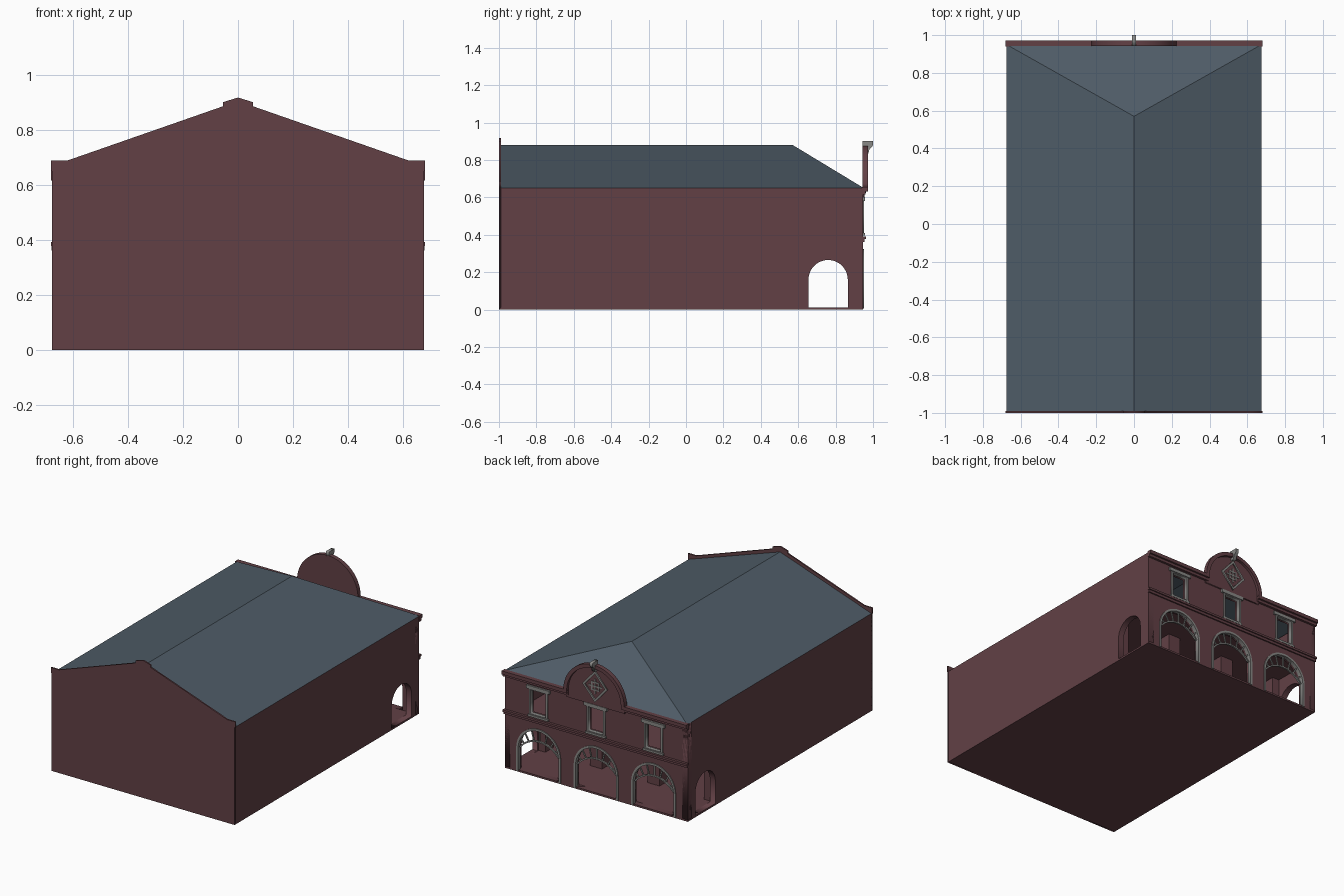
import bpy, bmesh
from math import sin, cos, pi, atan2, hypot
from mathutils import Matrix

cube = bpy.data.objects.get("Cube")
if cube:
    bpy.data.objects.remove(cube)


def material(name, rgb):
    m = bpy.data.materials.new(name)
    m.use_nodes = True
    m.diffuse_color = (*rgb, 1)
    bsdf = m.node_tree.nodes["Principled BSDF"]
    bsdf.inputs["Base Color"].default_value = (*rgb, 1)
    bsdf.inputs["Roughness"].default_value = 0.9
    return m


BRICK = material("dark red brick", (0.122, 0.051, 0.06))
SLATE = material("blue grey slate", (0.077, 0.105, 0.133))
STONE = material("grey stone", (0.25, 0.25, 0.24))

HALF = 0.675    # half width of the hall
EAVE = 0.65     # wall height
FACE = 0.945    # outer plane of the arcaded end
BAYS = (-0.424, 0, 0.424)


def finish(name, mesh, mat):
    mesh.materials.clear()
    mesh.materials.append(mat)
    ob = bpy.data.objects.new(name, mesh)
    bpy.context.collection.objects.link(ob)
    return ob


def box(name, x, y, z, mat, tilt=0):
    """Box from (low, high) ranges, optionally tilted about the y axis."""
    bm = bmesh.new()
    bmesh.ops.create_cube(bm, size=1)
    size = [r[1] - r[0] for r in (x, y, z)]
    mid = [(r[0] + r[1]) / 2 for r in (x, y, z)]
    bm.transform(Matrix.Translation(mid) @ Matrix.Rotation(tilt, 4, 'Y')
                 @ Matrix.Diagonal((*size, 1)))
    mesh = bpy.data.meshes.new(name)
    bm.to_mesh(mesh)
    bm.free()
    return finish(name, mesh, mat)


def bar(name, a, b, y, width, mat):
    """Thin straight bar between two (x, z) points on an upright plane."""
    dx, dz = b[0] - a[0], b[1] - a[1]
    cx, cz = (a[0] + b[0]) / 2, (a[1] + b[1]) / 2
    half = hypot(dx, dz) / 2
    return box(name, (cx - half, cx + half), y, (cz - width / 2, cz + width / 2),
               mat, -atan2(dz, dx))


def plate(name, outlines, depth, mat, axis='Y'):
    """Upright slab from closed outlines; inner outlines become holes."""
    cu = bpy.data.curves.new(name, 'CURVE')
    cu.dimensions, cu.fill_mode = '2D', 'BOTH'
    cu.extrude = (depth[1] - depth[0]) / 2
    for pts in outlines:
        sp = cu.splines.new('POLY')
        sp.points.add(len(pts) - 1)
        sp.use_cyclic_u = True
        for p, (u, v) in zip(sp.points, pts):
            p.co = (u, v, 0, 1)
    tmp = bpy.data.objects.new(name + "_outline", cu)
    bpy.context.collection.objects.link(tmp)
    graph = bpy.context.evaluated_depsgraph_get()
    mesh = bpy.data.meshes.new_from_object(tmp.evaluated_get(graph))
    bpy.data.objects.remove(tmp)
    mid = sum(depth) / 2
    if axis == 'Y':
        mat4 = Matrix.Translation((0, mid, 0)) @ Matrix.Rotation(pi / 2, 4, 'X')
    else:
        mat4 = (Matrix.Translation((mid, 0, 0)) @ Matrix.Rotation(pi / 2, 4, 'Z')
                @ Matrix.Rotation(pi / 2, 4, 'X'))
    bm = bmesh.new()
    bm.from_mesh(mesh)
    bm.transform(mat4)
    bmesh.ops.remove_doubles(bm, verts=bm.verts, dist=1e-5)
    bmesh.ops.recalc_face_normals(bm, faces=bm.faces)
    bm.to_mesh(mesh)
    bm.free()
    mesh.name = name
    return finish(name, mesh, mat)


def arc(cx, cz, r, start=0, end=pi, n=20):
    return [(cx + r * cos(start + (end - start) * i / n),
             cz + r * sin(start + (end - start) * i / n)) for i in range(n + 1)]


def arch(cx, r, spring, foot):
    return [(cx + r, foot)] + arc(cx, spring, r) + [(cx - r, foot)]


def rect(x0, x1, z0, z1):
    return [(x0, z0), (x1, z0), (x1, z1), (x0, z1)]


# Floors, with the upper floor above the open arcade
box("ground_floor", (-HALF, HALF), (-0.995, FACE), (0, 0.012), BRICK)
box("upper_floor", (-HALF + .02, HALF - .02), (-0.99, 0.91), (0.35, 0.365), BRICK)

# Side walls, each with an arched doorway
for side, s in (("left", 1), ("right", -1)):
    depth = sorted((s * HALF, s * (HALF - 0.04)))
    plate(side + "_wall", [rect(-0.995, FACE, 0.005, EAVE),
                           arch(0.76, 0.105, 0.16, 0.012)], depth, BRICK, 'X')

# Plain end wall with stepped gable parapet
half = [(HALF, 0), (HALF, .65), (.68, .65), (.68, .688), (.62, .688),
        (.055, .885), (.055, .9)]
gable = half + [(0, 0.917)] + [(-x, z) for x, z in reversed(half)]
plate("gable_wall", [gable], (-1, -0.99), BRICK)

# Hipped slate roof
roof = bpy.data.meshes.new("roof")
roof.from_pydata([(-HALF, -.99, EAVE), (HALF, -.99, EAVE), (HALF, .95, EAVE),
                  (-HALF, .95, EAVE), (0, -.99, .88), (0, .57, .88)], [],
                 [(1, 2, 5, 4), (3, 0, 4, 5), (2, 3, 5)])
finish("roof", roof, SLATE)

# Arcaded end wall
holes = [arch(c, 0.155, 0.16, 0.012) for c in BAYS]
holes += [rect(c - .062, c + .062, .41, .58) for c in BAYS]
plate("arcade_wall", [rect(-HALF, HALF, 0.005, EAVE)] + holes, (FACE - .04, FACE), BRICK)

# Round-topped gable with raised moulding
R = 0.225
plate("round_gable", [[(R - .01, .6)] + arc(0, EAVE, R - .01, n=32) + [(-R + .01, .6)]],
      (FACE - .002, .954), BRICK)
plate("round_moulding", [arc(0, EAVE, R, n=32) + arc(0, EAVE, R - .025, pi, 0, 32)],
      (FACE - .002, .972), BRICK)

# Cornice broken by the gable, and string course
for side, s in (("left", 1), ("right", -1)):
    for part, y, z in (("lower", .96, (.615, .632)), ("upper", .972, (.632, .655))):
        box(f"{side}_{part}_cornice", sorted((s * (R - .025), s * .68)),
            (FACE - .005, y), z, BRICK)
box("string_course_top", (-.68, .68), (FACE - .005, .962), (.378, .392), BRICK)
box("string_course_base", (-.678, .678), (FACE - .005, .954), (.362, .378), BRICK)

# Inner pillars, in line with the piers
for i, x in enumerate((-.63, -.212, .212, .63)):
    box(f"inner_pillar_{i}", (x - .045, x + .045), (.56, .645), (.01, .355), BRICK)

for i, c in enumerate(BAYS):
    # Arch trim with fanlight
    outer, inner = arch(c, 0.163, 0.16, 0.005), arch(c, 0.149, 0.16, 0.005)
    plate(f"arch_trim_{i}", [outer + inner[::-1]], (FACE - .02, .951), STONE)
    low, r, a = 0.055, 0.185, 0.66      # flatter lower curve of the fanlight
    plate(f"fan_curve_{i}", [arc(c, low, r, a, pi - a) + arc(c, low, r - .009, pi - a, a)],
          (FACE - .015, FACE - .003), STONE)
    for k in range(1, 8):
        t = pi * k / 8
        b = a + (pi - 2 * a) * k / 8
        bar(f"fan_spoke_{i}_{k}", (c + r * cos(b), low + r * sin(b)),
            (c + .155 * cos(t), .16 + .155 * sin(t)), (FACE - .013, FACE - .005), .008, STONE)
    # Window surround
    plate(f"window_frame_{i}", [rect(c - .068, c + .068, .405, .585),
                                rect(c - .056, c + .056, .415, .575)],
          (FACE - .02, .952), STONE)
    box(f"window_lintel_{i}", (c - .085, c + .085), (FACE - .005, .957), (.58, .602), STONE)
    box(f"window_sill_{i}", (c - .075, c + .075), (FACE - .005, .957), (.397, .41), STONE)

# Diamond lattice on the gable
def diamond(w, h, cz=0.727):
    return [(w, cz), (0, cz + h), (-w, cz), (0, cz - h)]


plate("diamond_frame", [diamond(.092, .105), diamond(.074, .085)], (.95, .962), STONE)
for k in (-1, 0, 1):
    off = 0.025 * k
    w = .05 - abs(off) * .9
    bar(f"lattice_rail_{k}", (-w, .727 + off), (w, .727 + off), (.95, .958), .009, STONE)
    bar(f"lattice_post_{k}", (off, .727 - w), (off, .727 + w), (.95, .958), .009, STONE)

# Keystone bracket crowning the gable
plate("keystone", [[(.943, .868), (.943, .9), (1, .9), (1, .878), (.99, .865),
                    (.982, .86), (.975, .835), (.953, .83), (.953, .868)]],
      (-.011, .011), STONE, 'X')
